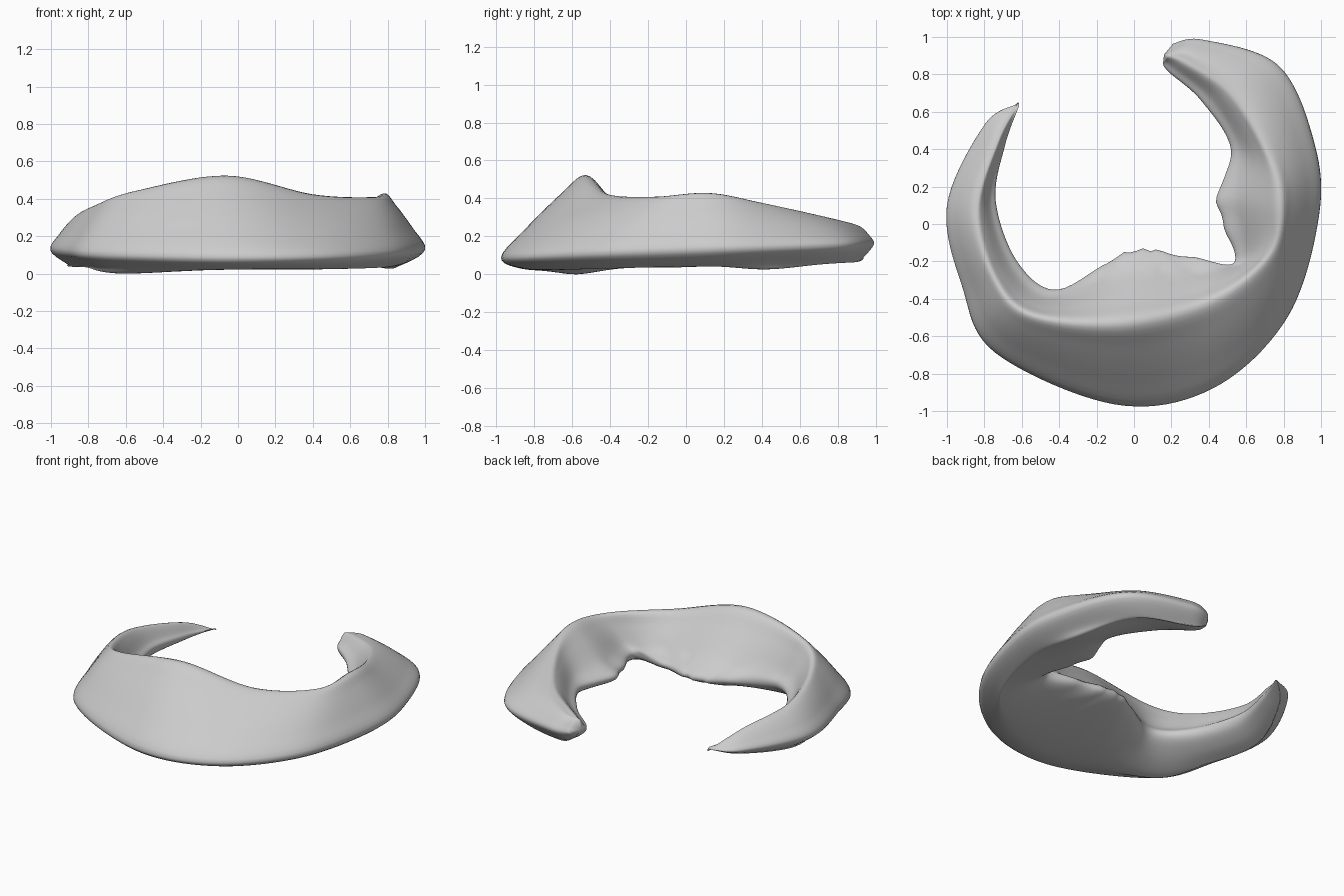
import bpy, bmesh, math
from mathutils import Vector

if "Cube" in bpy.data.objects:
    bpy.data.objects.remove(bpy.data.objects["Cube"])

# Stations along the crescent: outer rim x,y | crest x,y,z | inner edge x,y
S = [
    (-.63, .64, -.62, .65, .15, -.615, .63),
    (-.80, .53, -.73, .44, .25, -.69, .42),
    (-1.0, .10, -.84, .07, .32, -.74, .12),
    (-.92, -.33, -.74, -.30, .385, -.62, -.21),
    (-.74, -.69, -.54, -.49, .455, -.40, -.35),
    (-.10, -.965, -.06, -.53, .535, -.02, -.15),
    (.42, -.88, .40, -.42, .435, .31, -.18),
    (.82, -.50, .72, -.17, .42, .54, -.20),
    (.99, .05, .78, .12, .44, .45, .12),
    (.96, .45, .71, .39, .39, .52, .40),
    (.77, .85, .53, .70, .32, .36, .66),
    (.37, .985, .28, .88, .27, .19, .81),
    (.21, .965, .18, .90, .25, .155, .855),
]
LAST = len(S) - 1


def section(k):
    """Wedge-shaped ring: sloping outer face, crest, inner wall, base rising inward."""
    ox, oy, cx, cy, cz, ix, iy = S[k]
    o = Vector((ox, oy, .135 + .035 * oy))
    c = Vector((cx, cy, cz))
    i = Vector((ix, iy, .17))
    f = min(1, k / 2, (LAST - k) / 2 + .4)
    up = Vector((0, 0, f))
    horn = abs(2 * k / LAST - 1) ** 1.5          # horns are rounder than the front
    lump = .03 if k in (4, 9) else 0             # two low bumps on the base
    inset = i - o
    inset *= min(.35, .11 / inset.length)
    inset.z = 0
    return [
        o,
        o.lerp(c, .3) + up * .03,
        o.lerp(c, .7) + up * .03,
        c,
        c.lerp(i, .3) + up * (.035 * horn),
        c.lerp(i, .7) + up * (.04 * horn - .015),
        i + up * .015,
        i.lerp(o, .06) - up * .035,
        i.lerp(o, .35) - up * (.075 + lump * .6),
        i.lerp(o, .65) - up * (.09 + lump),
        o + inset - up * (.075 + .015 * oy),
    ]


def spline(a, b, c, d, t):
    return .5 * (2 * b + (c - a) * t + (2 * a - 5 * b + 4 * c - d) * t * t
                 + (3 * b - a - 3 * c + d) * t ** 3)


def smooth_ring(p, n=5):
    m = len(p)
    return [spline(p[j - 1], p[j], p[(j + 1) % m], p[(j + 2) % m], t / n)
            for j in range(m) for t in range(n)]


def smooth_path(rings, n=10):
    out = []
    for k in range(LAST):
        q = [rings[max(0, min(LAST, k + d))] for d in (-1, 0, 1, 2)]
        out += [[spline(*v, t / n) for v in zip(*q)] for t in range(n)]
    return out + [rings[-1]]


# Loft the crescent body
rings = smooth_path([smooth_ring(section(k)) for k in range(LAST + 1)])
bm = bmesh.new()
loops = [[bm.verts.new(p) for p in r] for r in rings]
for a, b in zip(loops, loops[1:]):
    for j in range(len(a)):
        n = (j + 1) % len(a)
        bm.faces.new((a[j], a[n], b[n], b[j]))

# Rounded caps on both horn tips
for ring, nxt, bulge in ((loops[0], loops[1], .01), (loops[-1], loops[-2], .02)):
    mid = sum((v.co for v in ring), Vector()) / len(ring)
    mid2 = sum((v.co for v in nxt), Vector()) / len(nxt)
    tip = bm.verts.new(mid + (mid - mid2).normalized() * bulge)
    for j in range(len(ring)):
        bm.faces.new((ring[j], ring[(j + 1) % len(ring)], tip))

# Ragged inner flange: small ripples on the low inner side only
for v in bm.verts:
    x, y, z = v.co
    r = math.hypot(x, y)
    if z < .26 and r < .6:
        a = math.atan2(y, x)
        s = 1 + .04 * math.sin(a * 17) * (.6 - r) / .3
        v.co.x, v.co.y = x * s, y * s

# Settle on the ground plane
low = min(v.co.z for v in bm.verts)
for v in bm.verts:
    v.co.z -= low
bmesh.ops.recalc_face_normals(bm, faces=bm.faces)
me = bpy.data.meshes.new("crescent_cushion")
bm.to_mesh(me)
bm.free()
body = bpy.data.objects.new("crescent_cushion", me)
bpy.context.collection.objects.link(body)
for p in me.polygons:
    p.use_smooth = True
